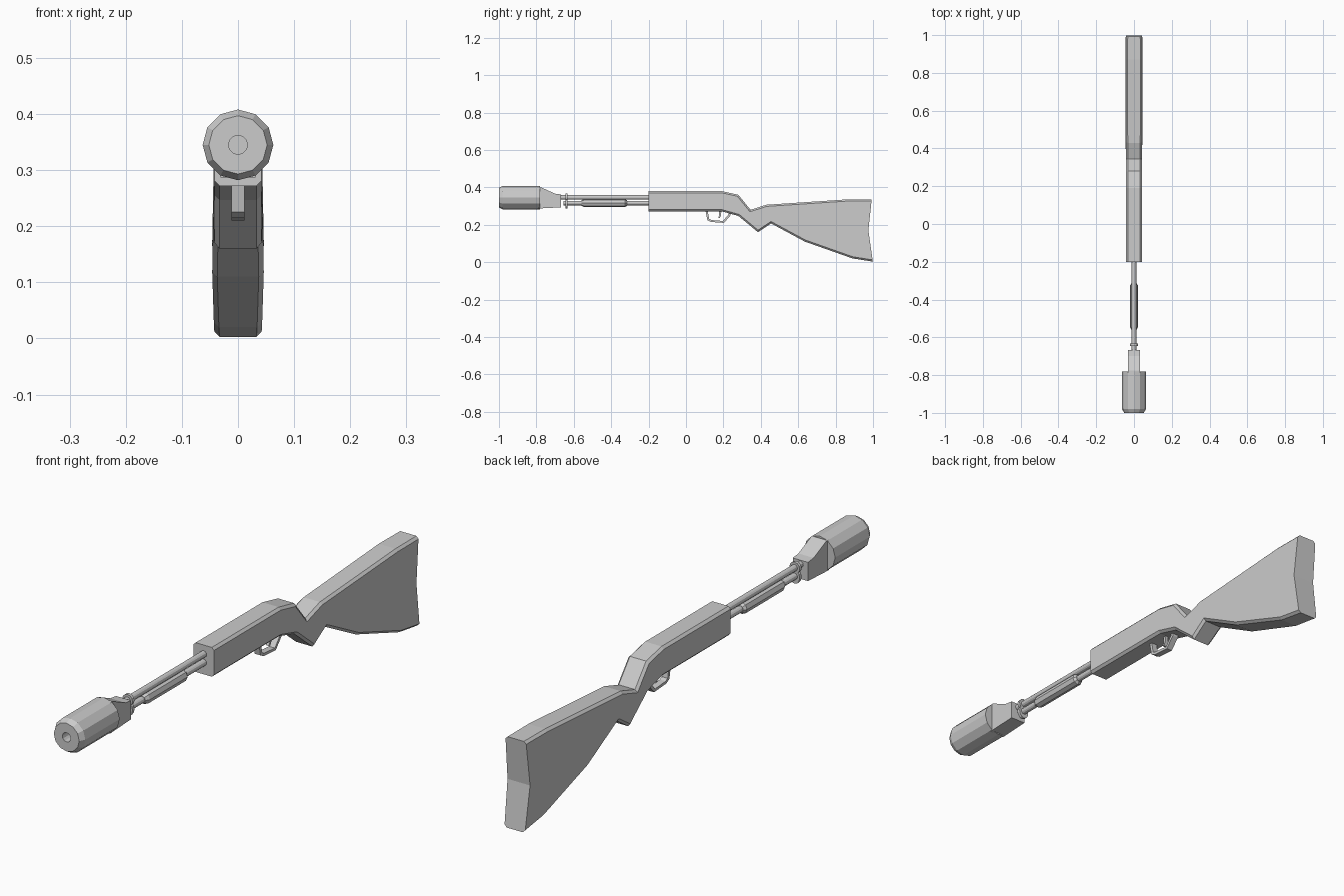
import bpy, bmesh, math
from mathutils import Vector

if "Cube" in bpy.data.objects:
    bpy.data.objects.remove(bpy.data.objects["Cube"])


def finish(bm, name, smooth=False):
    bmesh.ops.recalc_face_normals(bm, faces=bm.faces)
    me = bpy.data.meshes.new(name)
    bm.to_mesh(me)
    bm.free()
    ob = bpy.data.objects.new(name, me)
    bpy.context.collection.objects.link(ob)
    return ob


def lathe(name, rings, z, sides, sx=1.0):
    """Turned part along y from (y, radius) rings, capped at both ends."""
    bm = bmesh.new()
    loops = []
    for y, r in rings:
        loops.append([bm.verts.new((sx * r * math.sin(2 * math.pi * i / sides), y,
                                    z + r * math.cos(2 * math.pi * i / sides)))
                      for i in range(sides)])
    for a, b in zip(loops, loops[1:]):
        for i in range(sides):
            j = (i + 1) % sides
            bm.faces.new((a[i], a[j], b[j], b[i]))
    bm.faces.new(loops[0])
    bm.faces.new(loops[-1])
    return finish(bm, name)


def slab(name, profile, width, bevel=0.0, sharp_edges=()):
    """Side profile (y, z[, half width]) spread across x, chamfered along its outline."""
    bm = bmesh.new()
    sides = [[bm.verts.new((s * (p[2] if len(p) > 2 else width), p[0], p[1]))
              for p in profile] for s in (-1, 1)]
    n = len(profile)
    for side in sides:
        bm.faces.new(side)
    for i in range(n):
        j = (i + 1) % n
        bm.faces.new((sides[0][i], sides[0][j], sides[1][j], sides[1][i]))
    if bevel:
        edges = [bm.edges.get((side[i], side[(i + 1) % n]))
                 for side in sides for i in range(n) if i not in sharp_edges]
        bmesh.ops.recalc_face_normals(bm, faces=bm.faces)
        bmesh.ops.bevel(bm, geom=edges, offset=bevel, segments=1,
                        affect='EDGES', clamp_overlap=False)
    return finish(bm, name)


# Receiver and stock in one piece; front and butt outlines stay sharp
body = [(-0.2, 0.38), (0.19, 0.38), (0.28, 0.36), (0.345, 0.28), (0.43, 0.307),
        (0.87, 0.336, 0.043), (0.993, 0.336), (0.975, 0.17, 0.046), (0.999, 0.003),
        (0.89, 0.02, 0.043), (0.635, 0.11, 0.046), (0.455, 0.207, 0.044),
        (0.385, 0.16), (0.28, 0.247), (0.19, 0.272), (-0.2, 0.272)]
slab("receiver_and_stock", body, 0.042, 0.009, sharp_edges=(6, 7, 15))

# Barrel, magazine tube and pump grip
lathe("barrel", [(-0.70, 0.012), (-0.19, 0.012)], 0.347, 12)
lathe("magazine_tube", [(-0.655, 0.012), (-0.19, 0.012)], 0.316, 12)
lathe("pump_grip", [(-0.56, 0.014), (-0.545, 0.022), (-0.325, 0.022), (-0.315, 0.014)],
      0.316, 8)

# Clamp rings joining barrel and tube
lathe("barrel_ring", [(-0.645, 0.021), (-0.633, 0.021)], 0.347, 12)
lathe("tube_ring", [(-0.645, 0.026), (-0.633, 0.026)], 0.314, 12, 0.8)

# Suppressor with a recessed bore, and the wedge adapter behind it
lathe("suppressor", [(-0.94, 0.017), (-1.0, 0.017), (-1.0, 0.052), (-0.98, 0.063),
                     (-0.78, 0.063)], 0.345, 12)
slab("suppressor_adapter", [(-0.79, 0.40), (-0.775, 0.40), (-0.70, 0.366), (-0.667, 0.362),
                            (-0.667, 0.293), (-0.79, 0.287)], 0.031)

# Trigger guard strap: outer path followed by inner path
outer = [(0.103, 0.28), (0.114, 0.225), (0.132, 0.215), (0.203, 0.21), (0.238, 0.25),
         (0.24, 0.268)]
inner = [(0.228, 0.268), (0.226, 0.254), (0.198, 0.220), (0.136, 0.225), (0.124, 0.231),
         (0.115, 0.28)]
slab("trigger_guard", outer + inner, 0.012)

# Trigger
slab("trigger", [(0.176, 0.28), (0.178, 0.25), (0.172, 0.236), (0.18, 0.235),
                 (0.187, 0.25), (0.19, 0.28)], 0.006)
